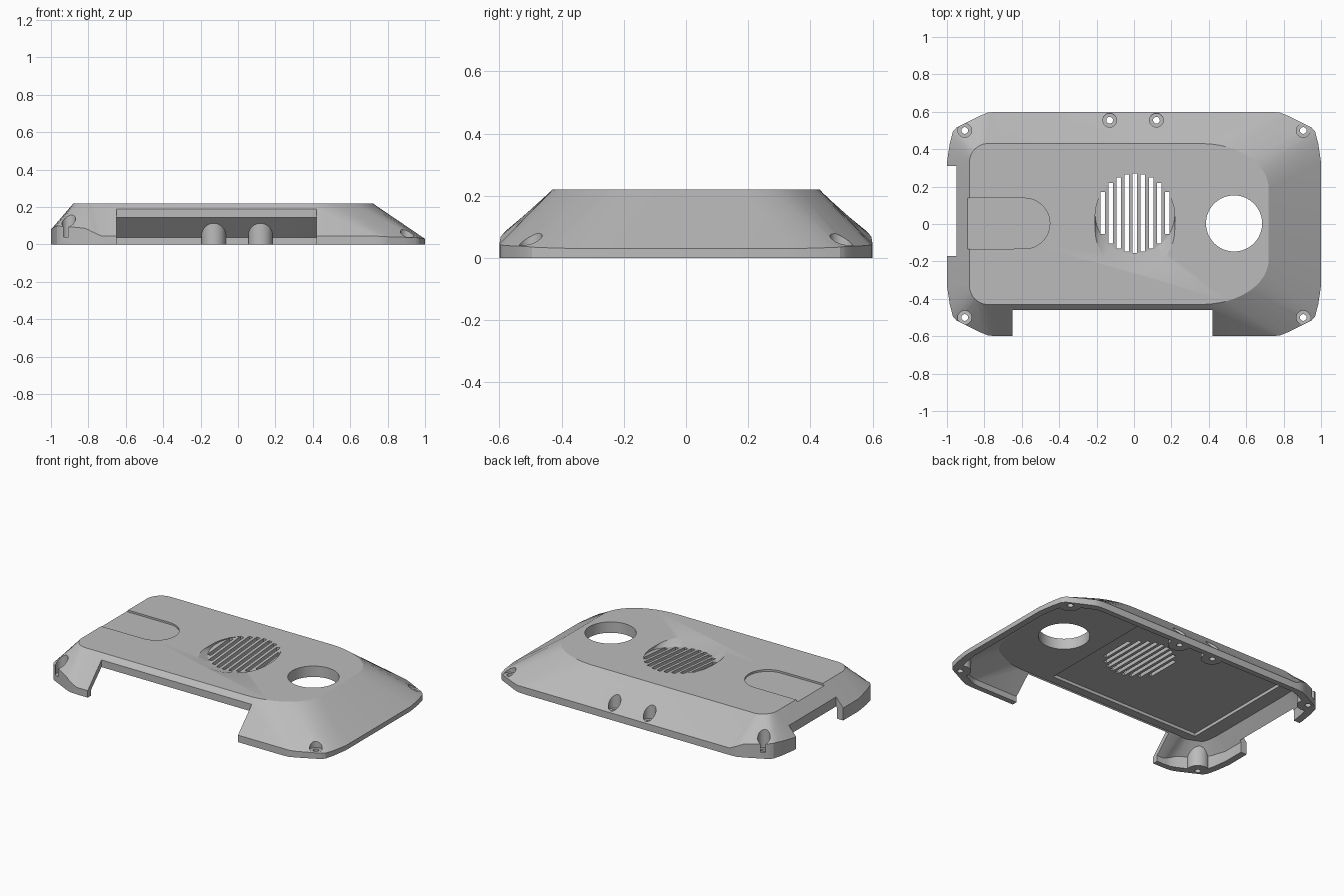
import bpy, bmesh
from math import sin, cos, pi, sqrt

cube = bpy.data.objects.get("Cube")
if cube:
    bpy.data.objects.remove(cube, do_unlink=True)

grey = bpy.data.materials.new("plain_grey")
grey.use_nodes = True
grey.diffuse_color = (0.5, 0.5, 0.5, 1)
grey.node_tree.nodes["Principled BSDF"].inputs["Base Color"].default_value = (0.5, 0.5, 0.5, 1)


def finish(bm, name):
    bmesh.ops.recalc_face_normals(bm, faces=bm.faces)
    mesh = bpy.data.meshes.new(name)
    bm.to_mesh(mesh)
    bm.free()
    mesh.materials.append(grey)
    ob = bpy.data.objects.new(name, mesh)
    bpy.context.collection.objects.link(ob)
    return ob


def loft(bm, rings):
    """Closed solid through matching rings of points."""
    rows = [[bm.verts.new(p) for p in r] for r in rings]
    n = len(rows[0])
    for a, b in zip(rows, rows[1:]):
        for i in range(n):
            j = (i + 1) % n
            bm.faces.new((a[i], a[j], b[j], b[i]))
    bm.faces.new(rows[0][::-1])
    bm.faces.new(rows[-1])


def prism(bm, pts, z0, z1):
    loft(bm, [[(x, y, z) for x, y in pts] for z in (z0, z1)])


def box(bm, x0, x1, y0, y1, z0, z1):
    prism(bm, [(x0, y0), (x1, y0), (x1, y1), (x0, y1)], z0, z1)


def circle(x, y, r, n=40):
    return [(x + r * cos(2 * pi * i / n), y + r * sin(2 * pi * i / n)) for i in range(n)]


def boolean(target, cutter):
    mod = target.modifiers.new("cut", 'BOOLEAN')
    mod.operation = 'DIFFERENCE'
    mod.solver = 'EXACT'
    mod.object = cutter
    bpy.context.view_layer.objects.active = target
    bpy.ops.object.modifier_apply(modifier=mod.name)
    bpy.data.objects.remove(cutter, do_unlink=True)


# Base and top outlines, one quarter corner at a time
CORNER = [(1, .33), (.985, .43), (.968, .495), (.95, .515), (.82, .58), (.78, .596), (.73, .6)]
STEPS = 12
TOP = 0.22


def corner(right):
    """Corner points from the end edge to the long side: base, edge height, top."""
    out = []
    for i in range(STEPS + 1):
        f = i / STEPS
        k = min(int(f * 6), 5)
        u = f * 6 - k
        bx, by = [CORNER[k][c] * (1 - u) + CORNER[k + 1][c] * u for c in (0, 1)]
        a = f * pi / 2
        if right:
            edge = .03 + .015 * f
            tx, ty = .36 + .36 * cos(a), .19 + .24 * sin(a)
        else:
            bx = -bx
            edge = .08 - .035 * f + .035 * sin(pi * f)
            tx, ty = -.78 - .1 * cos(a), .33 + .1 * sin(a)
        out.append((bx, by, edge, tx, ty))
    return out


def flip(points):
    return [(bx, -by, e, tx, -ty) for bx, by, e, tx, ty in points]


right, left = corner(True), corner(False)
outline = right + left[::-1] + flip(left) + flip(right)[::-1]

# Outer body
bm = bmesh.new()
loft(bm, [[(p[0], p[1], 0) for p in outline],
          [(p[0], p[1], p[2]) for p in outline],
          [(p[3], p[4], TOP) for p in outline]])
cover = finish(bm, "cover_shell")

# Hollow inside, following the sloping walls
CEIL = 0.15
low, rim, high = [], [], []
for bx, by, e, tx, ty in outline:
    t = (TOP - CEIL) / (TOP - e)
    x, y = tx + (bx - tx) * t, ty + (by - ty) * t
    low.append((bx * .957, by * .942, -.1))
    rim.append((bx * .957, by * .942, e * .85))
    high.append((-.06 + (x + .06) * .948, y * .91, CEIL))
bm = bmesh.new()
loft(bm, [low, rim, high])
cavity = finish(bm, "cavity_cutter")

# Screw bosses are left standing inside the hollow
corner_screws = [(sx * .905, sy * .5) for sx in (-1, 1) for sy in (-1, 1)]
back_screws = [(-.13, .555), (.12, .555)]
screws = corner_screws + back_screws
bm = bmesh.new()
for x, y in screws:
    prism(bm, circle(x, y, .065), -.2, .3)
boolean(cavity, finish(bm, "boss_cutter"))
boolean(cover, cavity)

# Slanted recess around the grille
bm = bmesh.new()
for x, y in circle(.005, .055, .213, 56):
    bm.verts.new((x, y, .187 + .036 * (y + .158) / .426))
for x, y in circle(.005, -.055, .213, 56):
    bm.verts.new((x, y, .225))
    bm.verts.new((x, y, .3))
hull = bmesh.ops.convex_hull(bm, input=bm.verts)
spare = [v for v in hull["geom_interior"] if isinstance(v, bmesh.types.BMVert)]
bmesh.ops.delete(bm, geom=spare, context='VERTS')
boolean(cover, finish(bm, "grille_recess_cutter"))

# Shallow recesses: screw counterbores, rounded tab, underside pocket
bm = bmesh.new()
for x, y in screws:
    prism(bm, circle(x, y, .037, 28), .04, .3)
tab = [(-1.1, -.135)]
tab += [(-.585 + .135 * sin(a), .003 - .135 * cos(a)) for a in [pi * i / 24 for i in range(25)]]
tab += [(-1.1, .138)]
prism(bm, tab, .208, .3)
box(bm, -.8, .28, -.4, .4, .1, .17)
boolean(cover, finish(bm, "recess_cutter"))

# Openings right through: lens hole, screw holes, grille slots, side notches
bm = bmesh.new()
prism(bm, circle(.535, .003, .15, 64), -.1, .4)
for x, y in screws:
    prism(bm, circle(x, y, .018, 20), -.1, .4)
for i in range(9):
    x = .043 * (i - 4)
    h = sqrt(.212 ** 2 - (abs(x) + .008) ** 2)
    box(bm, x - .007, x + .017, .058 - h, .058 + h, .05, .4)
box(bm, -.65, .42, -.8, -.46, -.1, .4)
box(bm, -1.2, -.95, -.17, .31, -.1, .4)
boolean(cover, finish(bm, "opening_cutter"))

# Smooth corners, crisp edges
bpy.ops.object.select_all(action='DESELECT')
cover.select_set(True)
bpy.context.view_layer.objects.active = cover
bpy.ops.object.shade_smooth_by_angle(angle=0.45)
